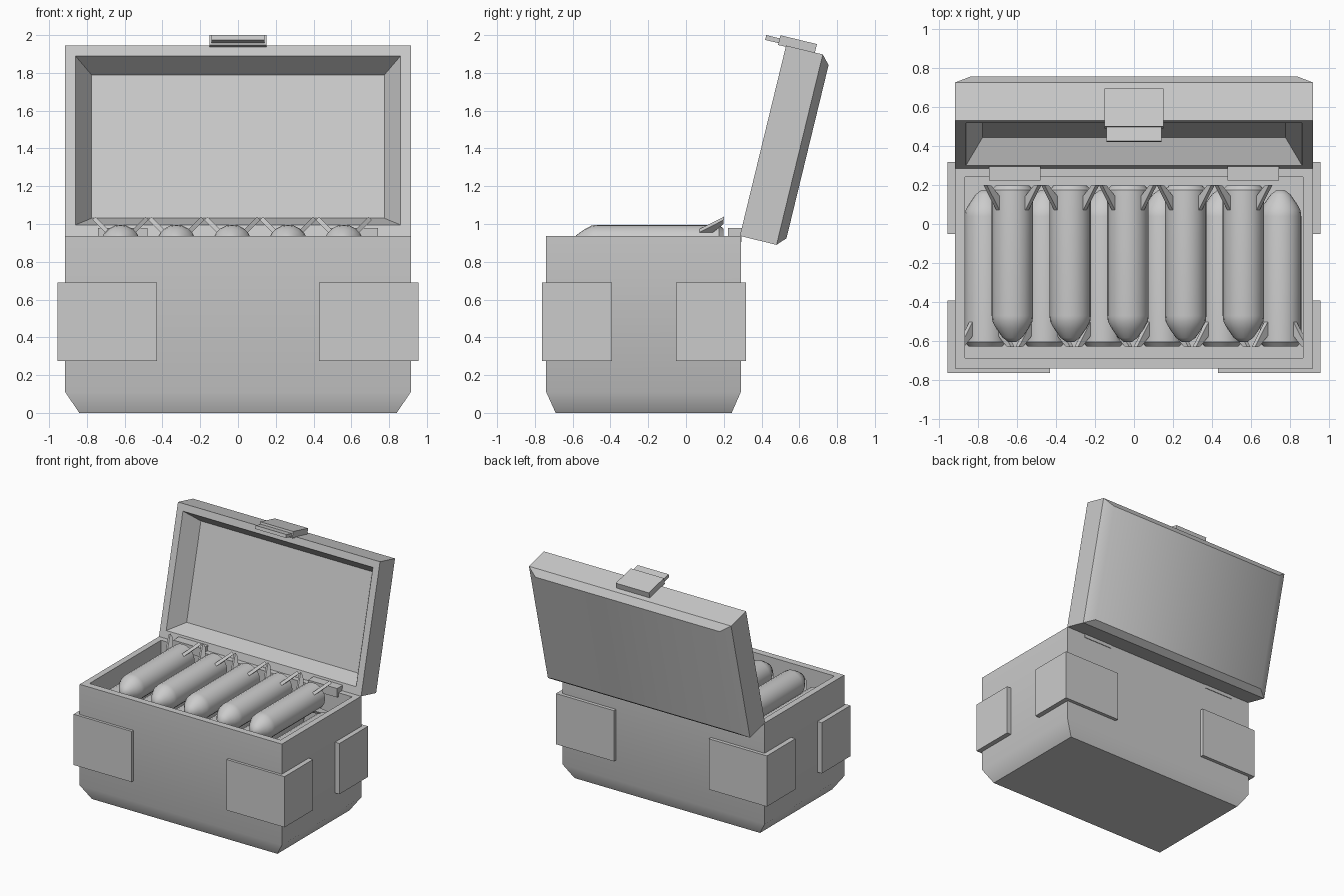
import bpy, bmesh, math
from mathutils import Matrix, Vector

if "Cube" in bpy.data.objects:
    bpy.data.objects.remove(bpy.data.objects["Cube"])


def finish(name, bm, matrix=None, angle=40):
    bmesh.ops.recalc_face_normals(bm, faces=bm.faces)
    if matrix:
        bm.transform(matrix)
    me = bpy.data.meshes.new(name)
    bm.to_mesh(me)
    bm.free()
    ob = bpy.data.objects.new(name, me)
    bpy.context.collection.objects.link(ob)
    bpy.ops.object.select_all(action='DESELECT')
    ob.select_set(True)
    bpy.context.view_layer.objects.active = ob
    bpy.ops.object.shade_smooth_by_angle(angle=math.radians(angle))
    return ob


def skin(bm, rings):
    """Bridge equal-length point rings and cap both ends."""
    vs = [[bm.verts.new(p) for p in r] for r in rings]
    n = len(vs[0])
    for a, b in zip(vs, vs[1:]):
        for i in range(n):
            bm.faces.new((a[i], a[(i + 1) % n], b[(i + 1) % n], b[i]))
    bm.faces.new(vs[0])
    bm.faces.new(vs[-1])


def rect(hx, a, b, h, upright=False):
    pts = [(-hx, a), (hx, a), (hx, b), (-hx, b)]
    return [(x, h, t) if upright else (x, t, h) for x, t in pts]


def box(name, x, y, z, matrix=None):
    bm = bmesh.new()
    skin(bm, [[(x[0], y[0], h), (x[1], y[0], h), (x[1], y[1], h), (x[0], y[1], h)] for h in z])
    return finish(name, bm, matrix)


# Crate body with chamfered foot and hollow tray
bm = bmesh.new()
skin(bm, [rect(0.84, -0.69, 0.242, 0), rect(0.915, -0.74, 0.29, 0.11),
          rect(0.915, -0.74, 0.29, 0.937), rect(0.865, -0.685, 0.24, 0.937),
          rect(0.865, -0.685, 0.24, 0.6)])
finish("crate_body", bm)

# Open lid, built in its own leaning frame (y = depth, z = along the lid)
lean = Matrix.Translation((0, 0.285, 0.937)) @ Matrix.Rotation(math.radians(-13.66), 4, 'X')
bm = bmesh.new()
skin(bm, [rect(0.835, 0.046, 0.99, 0.243, True), rect(0.915, 0, 1.037, 0.2, True),
          rect(0.915, 0, 1.037, 0, True), rect(0.86, 0.06, 0.98, 0, True),
          rect(0.775, 0.128, 0.909, 0.131, True)])
finish("lid", bm, lean)

# Latch on the lid edge
box("latch_plate", (-0.15, 0.15), (-0.042, 0.157), (1.03, 1.083), lean)
box("latch_tongue", (-0.14, 0.14), (-0.115, -0.03), (1.04, 1.066), lean)

# Hinges and L-shaped corner guards
for sx in (-1, 1):
    box("hinge", (sx * 0.61 - 0.132, sx * 0.61 + 0.132), (0.222, 0.295), (0.905, 0.978))
    for sy in (-1, 1):
        L = [(0.955, 0.54), (0.43, 0.54), (0.43, 0.5), (0.9, 0.5), (0.9, 0.17), (0.955, 0.17)]
        bm = bmesh.new()
        skin(bm, [[(sx * x, sy * y - 0.222, z) for x, y in L] for z in (0.275, 0.69)])
        finish("corner_guard", bm)

# Finned shell: turned body plus four diagonal fins
SIDES = 20
profile = [(0.018, -0.605), (0.05, -0.582), (0.083, -0.535), (0.102, -0.5), (0.106, -0.47),
           (0.106, 0.175), (0.085, 0.198)]
bm = bmesh.new()
skin(bm, [[(r * math.cos(2 * math.pi * i / SIDES), y, r * math.sin(2 * math.pi * i / SIDES))
           for i in range(SIDES)] for r, y in profile])
fin = [(0.09, 0.05), (0.198, 0.2), (0.165, 0.197), (0.09, 0.13)]
for k in range(4):
    turn = Matrix.Rotation(math.radians(45 + 90 * k), 3, 'Y')
    skin(bm, [[turn @ Vector((r, y, t)) for r, y in fin] for t in (-0.012, 0.012)])
shell = finish("shell_upper", bm)

# Upper row of five, noses to the front
shell.location = (-0.622, 0, 0.89)
for i in range(1, 5):
    ob = shell.copy()
    ob.location.x = -0.622 + 0.2955 * i
    bpy.context.collection.objects.link(ob)

# Lower row of six, noses to the back
for i in range(6):
    ob = shell.copy()
    ob.name = "shell_lower"
    ob.location = (-0.76 + 0.302 * i, -0.43, 0.74)
    ob.rotation_euler.z = math.pi
    bpy.context.collection.objects.link(ob)
